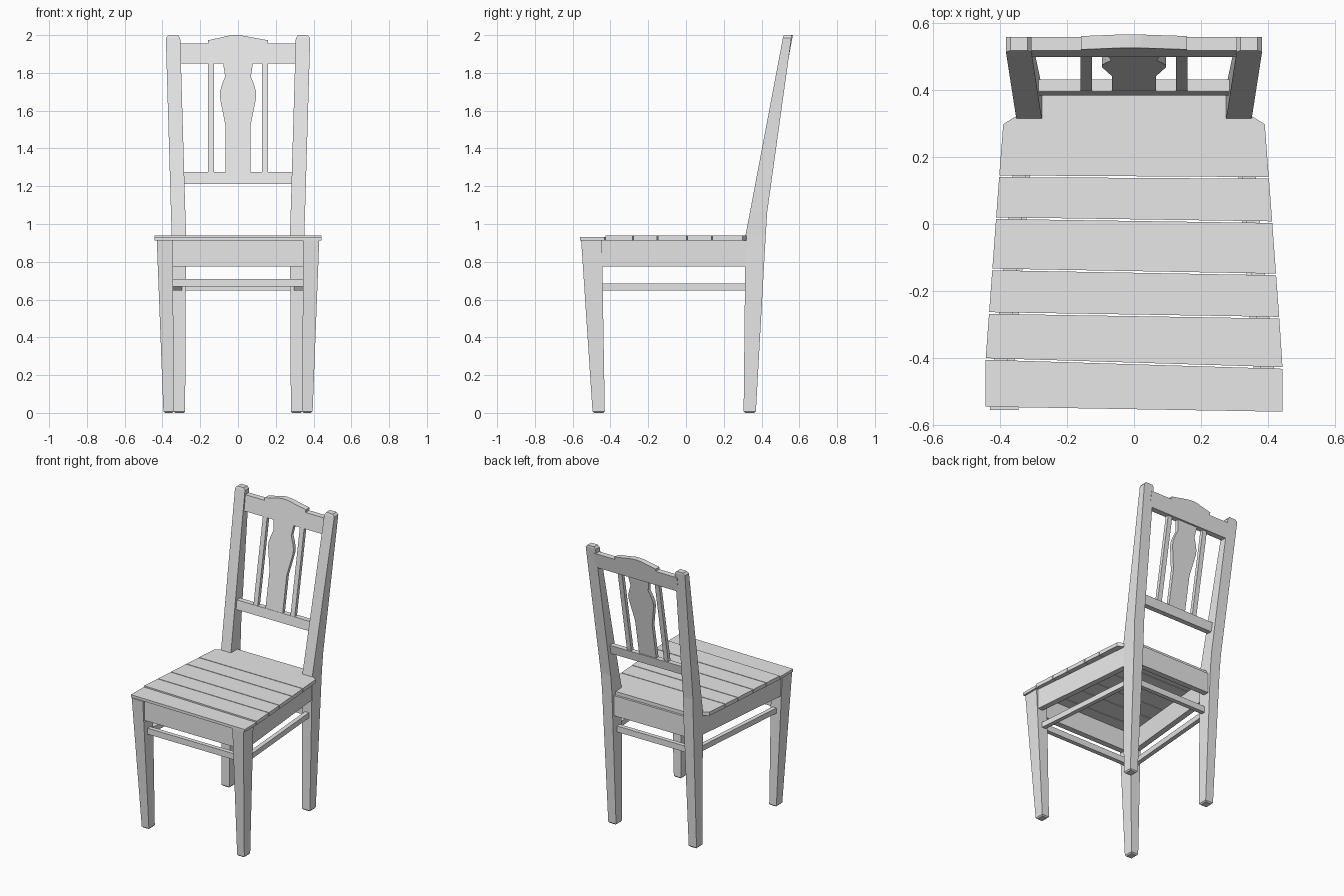
import bpy, bmesh

if "Cube" in bpy.data.objects:
    bpy.data.objects.remove(bpy.data.objects["Cube"])

wood = bpy.data.materials.new("light grey wood")
wood.diffuse_color = (0.8, 0.8, 0.8, 1)
wood.use_nodes = True
wood.node_tree.nodes["Principled BSDF"].inputs["Base Color"].default_value = wood.diffuse_color


def loft(name, rings):
    """Closed solid through rings that all have the same number of points."""
    bm = bmesh.new()
    loops = [[bm.verts.new(p) for p in ring] for ring in rings]
    n = len(loops[0])
    bm.faces.new(loops[0])
    bm.faces.new(loops[-1])
    for a, b in zip(loops, loops[1:]):
        for i in range(n):
            j = (i + 1) % n
            bm.faces.new((a[i], a[j], b[j], b[i]))
    bmesh.ops.recalc_face_normals(bm, faces=bm.faces)
    mesh = bpy.data.meshes.new(name)
    bm.to_mesh(mesh)
    bm.free()
    mesh.materials.append(wood)
    obj = bpy.data.objects.new(name, mesh)
    bpy.context.collection.objects.link(obj)
    return obj


def post(name, sections, side):
    """Leg from (z, x0, x1, y0, y1) sections, mirrored by side."""
    loft(name, [[(side * x0, y0, z), (side * x1, y0, z),
                 (side * x1, y1, z), (side * x0, y1, z)]
                for z, x0, x1, y0, y1 in sections])


def plank(name, outline, z0, z1):
    """Flat outline in x, y raised between two heights."""
    return loft(name, [[(x, y, z) for x, y in outline] for z in (z0, z1)])


def back_panel(name, outline, depth, offset=0.0):
    """Outline in x, z extruded in depth and leaning with the backrest."""
    def lean(z):
        return 0.395 + offset + 0.18 * (z - 1.275)
    return loft(name, [[(x, lean(z) + d, z) for x, z in outline] for d in (0, depth)])


def box_outline(x0, x1, a0, a1):
    return [(x0, a0), (x1, a0), (x1, a1), (x0, a1)]


for side, label in ((-1, "left"), (1, "right")):
    # tapered front legs
    post("front_leg_" + label, [
        (0.0, 0.347, 0.387, -0.487, -0.438),
        (0.008, 0.34, 0.395, -0.495, -0.43),
        (0.915, 0.345, 0.43, -0.555, -0.445)], side)
    # back legs that continue as leaning backrest posts
    post("back_leg_" + label, [
        (0.0, 0.287, 0.333, 0.312, 0.363),
        (0.008, 0.28, 0.34, 0.305, 0.37),
        (0.94, 0.275, 0.351, 0.315, 0.422),
        (1.065, 0.279, 0.355, 0.339, 0.43),
        (1.985, 0.306, 0.382, 0.513, 0.558),
        (2.0, 0.318, 0.368, 0.518, 0.558)], side)
    # side apron and side stretcher
    plank("side_apron_" + label,
          [(side * x, y) for x, y in
           ((0.422, -0.47), (0.345, 0.33), (0.305, 0.33), (0.382, -0.47))],
          0.775, 0.915)
    plank("side_stretcher_" + label,
          [(side * x, y) for x, y in
           ((0.39, -0.47), (0.325, 0.34), (0.295, 0.34), (0.36, -0.47))],
          0.648, 0.685)
    # narrow backrest slat
    back_panel("slat_" + label,
               box_outline(side * 0.126, side * 0.159, 1.265, 1.86), 0.025, 0.002)

# front and back aprons and stretchers
plank("front_apron", box_outline(-0.36, 0.36, -0.535, -0.495), 0.775, 0.915)
plank("back_apron", box_outline(-0.3, 0.3, 0.36, 0.4), 0.775, 0.915)
plank("front_stretcher", box_outline(-0.36, 0.36, -0.505, -0.475), 0.668, 0.71)
plank("back_stretcher", box_outline(-0.3, 0.3, 0.335, 0.365), 0.648, 0.69)


def half_width(y):
    return 0.443 if y < -0.41 else 0.443 - 0.074 * (y + 0.41)


# seat boards, with slightly skewed joints given as left and right y
joints = [(-0.545, -0.56), (-0.40, -0.427), (-0.263, -0.277),
          (-0.133, -0.148), (0.02, 0.008), (0.145, 0.14)]
gap = 0.005
for i, (a, b) in enumerate(zip(joints, joints[1:])):
    l0, r0, l1, r1 = a[0], a[1], b[0] - gap, b[1] - gap
    plank("seat_board_%d" % (i + 1),
          [(-half_width(l0), l0), (half_width(r0), r0),
           (half_width(r1), r1), (-half_width(l1), l1)],
          0.913, 0.932 if i == 0 else 0.939)

# rear seat board, clipped at the corners and notched around the posts
plank("seat_board_rear",
      [(-0.402, 0.145), (0.402, 0.14), (0.39, 0.298), (0.354, 0.32), (0.274, 0.32),
       (0.274, 0.385), (-0.274, 0.385), (-0.274, 0.32), (-0.354, 0.32), (-0.39, 0.298)],
      0.913, 0.939)

# backrest rails, with a raised crown on the upper one
back_panel("lower_back_rail", box_outline(-0.295, 0.295, 1.213, 1.275), 0.036)
back_panel("upper_back_rail",
           [(-0.32, 1.85), (0.32, 1.85), (0.32, 1.955), (0.158, 1.955), (0.158, 1.973),
            (0.09, 1.985), (0.02, 1.998), (-0.015, 2.0), (-0.05, 1.997),
            (-0.1, 1.985), (-0.158, 1.973), (-0.158, 1.955), (-0.32, 1.955)],
           0.04)

# vase shaped central splat
half = [(0.066, 1.265), (0.066, 1.52), (0.08, 1.59), (0.096, 1.67),
        (0.096, 1.70), (0.084, 1.74), (0.068, 1.78), (0.08, 1.86)]
back_panel("central_splat", half + [(-x, z) for x, z in reversed(half)], 0.025, 0.002)
